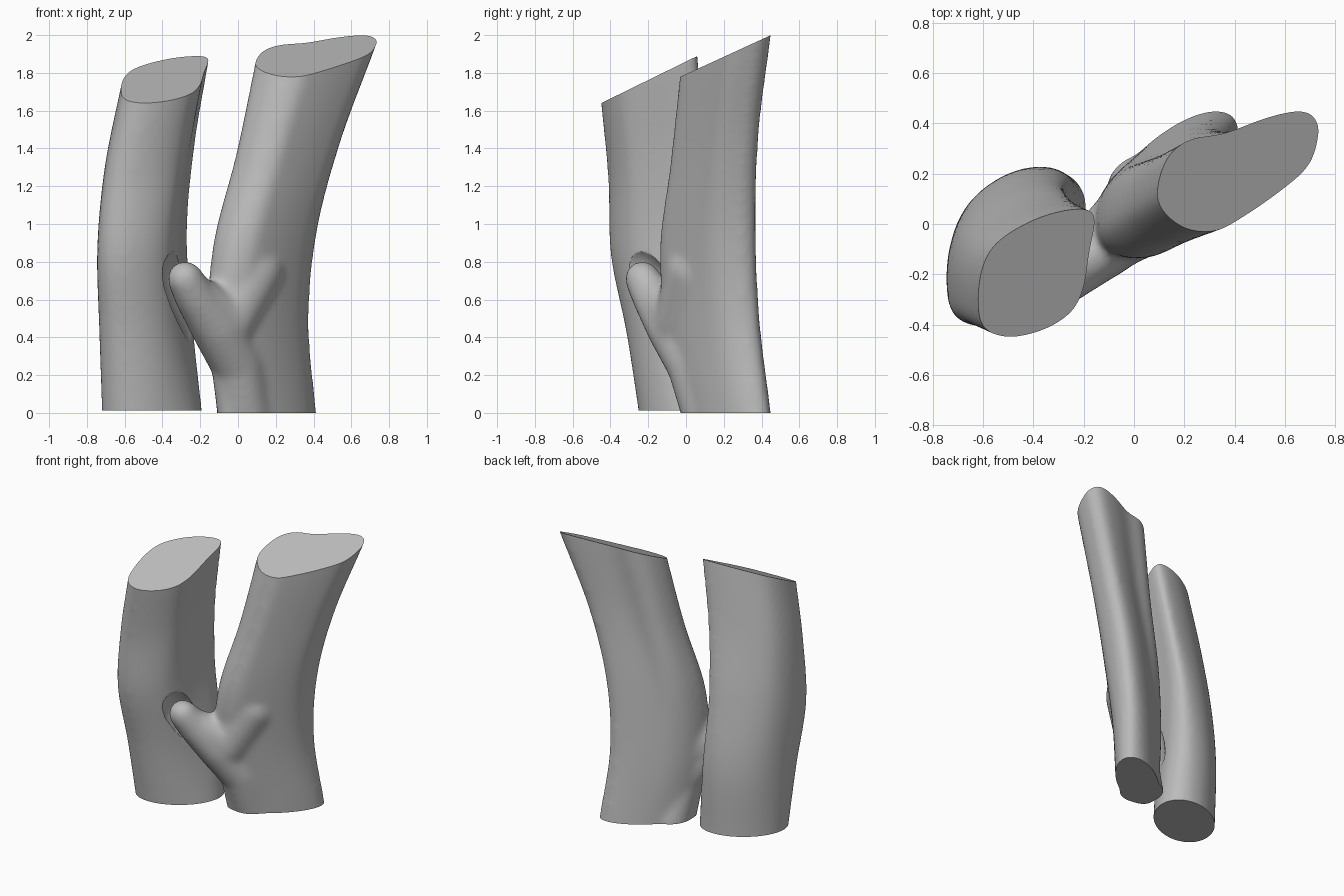
import bpy, bmesh
from math import cos, sin, pi, sqrt
from mathutils import Vector

old = bpy.data.objects.get("Cube")
if old:
    bpy.data.objects.remove(old, do_unlink=True)

grey = bpy.data.materials.new("plain grey")
grey.use_nodes = True
colour = (0.5, 0.5, 0.5, 1)
grey.diffuse_color = colour
grey.node_tree.nodes["Principled BSDF"].inputs["Base Color"].default_value = colour


def curve(values, t):
    """Smooth value along evenly spaced keys, with t from 0 to 1."""
    n = len(values) - 1
    i = max(0, min(n - 1, int(t * n)))
    f = t * n - i
    b, c = values[i], values[i + 1]
    a = values[i - 1] if i else 2 * b - c
    d = values[i + 2] if i + 2 <= n else 2 * c - b
    return b + f / 2 * (c - a + f * (2 * a - 5 * b + 4 * c - d + f * (3 * (b - c) + d - a)))


def loft(bm, left, right, front, back, skew, rim, rim_share, top, slope, sides=56, rings=32):
    """Stem between four side curves, passing from a skewed oval to the rim outline."""
    outline = [Vector(p) for p in rim + rim[:1]]
    middle = Vector((left[-1] + right[-1], front[-1] + back[-1])) / 2
    previous = None
    for r in range(rings + 1):
        t = -0.06 + 1.12 * r / rings
        x0, x1, y0, y1 = (curve(k, t) for k in (left, right, front, back))
        share = curve(rim_share, t)
        ring = []
        for s in range(sides):
            a = 2 * pi * s / sides
            p = curve(outline, s / sides) - middle
            p = Vector((2 * p.x / (right[-1] - left[-1]), 2 * p.y / (back[-1] - front[-1])))
            p = Vector((cos(a), sin(a + skew))).lerp(p, share)
            x = (x0 + x1 + (x1 - x0) * p.x) / 2
            y = (y0 + y1 + (y1 - y0) * p.y) / 2
            ring.append(bm.verts.new((x, y, t * (top + slope * y))))
        if previous:
            for s in range(sides):
                e = (s + 1) % sides
                bm.faces.new((previous[s], previous[e], ring[e], ring[s]))
        else:
            bm.faces.new(ring[::-1])
        previous = ring
    bm.faces.new(previous)


def ball_points(ball, grow, count=160):
    """Points spread evenly in a spiral over a ball."""
    x, y, z, radius = ball
    for i in range(count):
        h = 1 - (2 * i + 1) / count
        ring, a = sqrt(1 - h * h), i * pi * (3 - sqrt(5))
        yield Vector((x, y, z)) + (radius + grow) * Vector((ring * cos(a), ring * sin(a), h))


def limb(bm, balls, grow=0):
    """Rounded limb: hulls around each neighbouring pair of balls."""
    for pair in zip(balls, balls[1:]):
        verts = [bm.verts.new(p) for ball in pair for p in ball_points(ball, grow)]
        bmesh.ops.convex_hull(bm, input=verts)
    loose = [v for v in bm.verts if not v.link_faces]
    bmesh.ops.delete(bm, geom=loose, context="VERTS")


def to_object(bm, name):
    mesh = bpy.data.meshes.new(name)
    bm.to_mesh(mesh)
    bm.free()
    obj = bpy.data.objects.new(name, mesh)
    bpy.context.collection.objects.link(obj)
    return obj


def blend(obj, softness, cutter=None):
    """Fuse the overlapping pieces, soften them and carve the hollow."""
    fuse = obj.modifiers.new("fuse", "REMESH")
    fuse.mode = "VOXEL"
    fuse.voxel_size = 0.018
    soften = obj.modifiers.new("soften", "SMOOTH")
    soften.iterations = softness
    if cutter:
        carve = obj.modifiers.new("carve", "BOOLEAN")
        carve.object = cutter
        carve.operation = "DIFFERENCE"
        soften_rim = obj.modifiers.new("soften rim", "SMOOTH")
        soften_rim.iterations = 4
    bpy.context.view_layer.update()
    shape = obj.evaluated_get(bpy.context.evaluated_depsgraph_get())
    mesh = bpy.data.meshes.new_from_object(shape)
    obj.modifiers.clear()
    obj.data = mesh


def slice_ends(obj, base, top, slope):
    """Cut both ends flat, close them and shade the sides smooth."""
    bm = bmesh.new()
    bm.from_mesh(obj.data)
    for point, normal in (((0, 0, base), (0, 0, -1)), ((0, 0, top), (0, -slope, 1))):
        cut = bmesh.ops.bisect_plane(
            bm, geom=bm.verts[:] + bm.edges[:] + bm.faces[:], dist=1e-5,
            plane_co=point, plane_no=Vector(normal).normalized(), clear_outer=True)
        rim = [e for e in cut["geom_cut"] if isinstance(e, bmesh.types.BMEdge)]
        bmesh.ops.holes_fill(bm, edges=rim, sides=0)
    bmesh.ops.recalc_face_normals(bm, faces=bm.faces[:])
    bm.to_mesh(obj.data)
    bm.free()
    obj.data.materials.clear()
    obj.data.materials.append(grey)
    bpy.ops.object.select_all(action="DESELECT")
    obj.select_set(True)
    bpy.context.view_layer.objects.active = obj
    bpy.ops.object.shade_smooth_by_angle(angle=0.7)


# Side branch, rising from the foot of the tall stem, and the web that joins it higher up
branch = [(0.04, 0.13, -0.02, 0.15), (0, 0.04, 0.25, 0.14), (-0.11, -0.07, 0.45, 0.14),
          (-0.23, -0.18, 0.62, 0.11), (-0.28, -0.23, 0.71, 0.095)]
web = [(0.08, 0.06, 0.75, 0.17), (-0.05, -0.02, 0.48, 0.15), (-0.22, -0.17, 0.63, 0.1)]

# Tall stem with its branch
bm = bmesh.new()
loft(bm, left=(-0.11, -0.16, -0.13, -0.01, 0.09), right=(0.415, 0.375, 0.42, 0.55, 0.74),
     front=(-0.02, -0.11, -0.14, -0.08, -0.03), back=(0.45, 0.39, 0.37, 0.385, 0.45),
     skew=0.75, top=1.793, slope=0.46, rim_share=(0, 0.4, 0.75, 1, 1),
     rim=[(0.74, 0.38), (0.71, 0.435), (0.65, 0.45), (0.52, 0.42), (0.36, 0.36),
          (0.22, 0.335), (0.13, 0.26), (0.09, 0.12), (0.125, 0.04), (0.21, -0.02),
          (0.32, -0.03), (0.42, 0.02), (0.58, 0.13), (0.7, 0.24)])
limb(bm, branch)
limb(bm, web)
tall_stem = to_object(bm, "tall_stem")
blend(tall_stem, 16)
slice_ends(tall_stem, 0, 1.793, 0.46)

# Hollow in the short stem, where the branch tip nestles
bm = bmesh.new()
limb(bm, branch[2:] + [(-0.27, -0.27, 0.75, 0.1)], grow=0.035)
hollow = to_object(bm, "hollow_cutter")
hollow.hide_render = True
blend(hollow, 4)

# Short stem
bm = bmesh.new()
loft(bm, left=(-0.72, -0.735, -0.745, -0.705, -0.62), right=(-0.19, -0.24, -0.27, -0.23, -0.155),
     front=(-0.25, -0.32, -0.4, -0.412, -0.45), back=(0.22, 0.23, 0.17, 0.1, 0.06),
     skew=0.35, top=1.86, slope=0.49, rim_share=(0, 0.4, 0.8, 1, 1),
     rim=[(-0.155, 0), (-0.165, 0.05), (-0.23, 0.06), (-0.35, 0.035), (-0.47, -0.02),
          (-0.56, -0.09), (-0.605, -0.18), (-0.62, -0.3), (-0.6, -0.41), (-0.5, -0.45),
          (-0.36, -0.42), (-0.25, -0.35), (-0.2, -0.25), (-0.18, -0.12)])
short_stem = to_object(bm, "short_stem")
blend(short_stem, 8, hollow)
slice_ends(short_stem, 0.012, 1.86, 0.49)
bpy.data.objects.remove(hollow, do_unlink=True)
